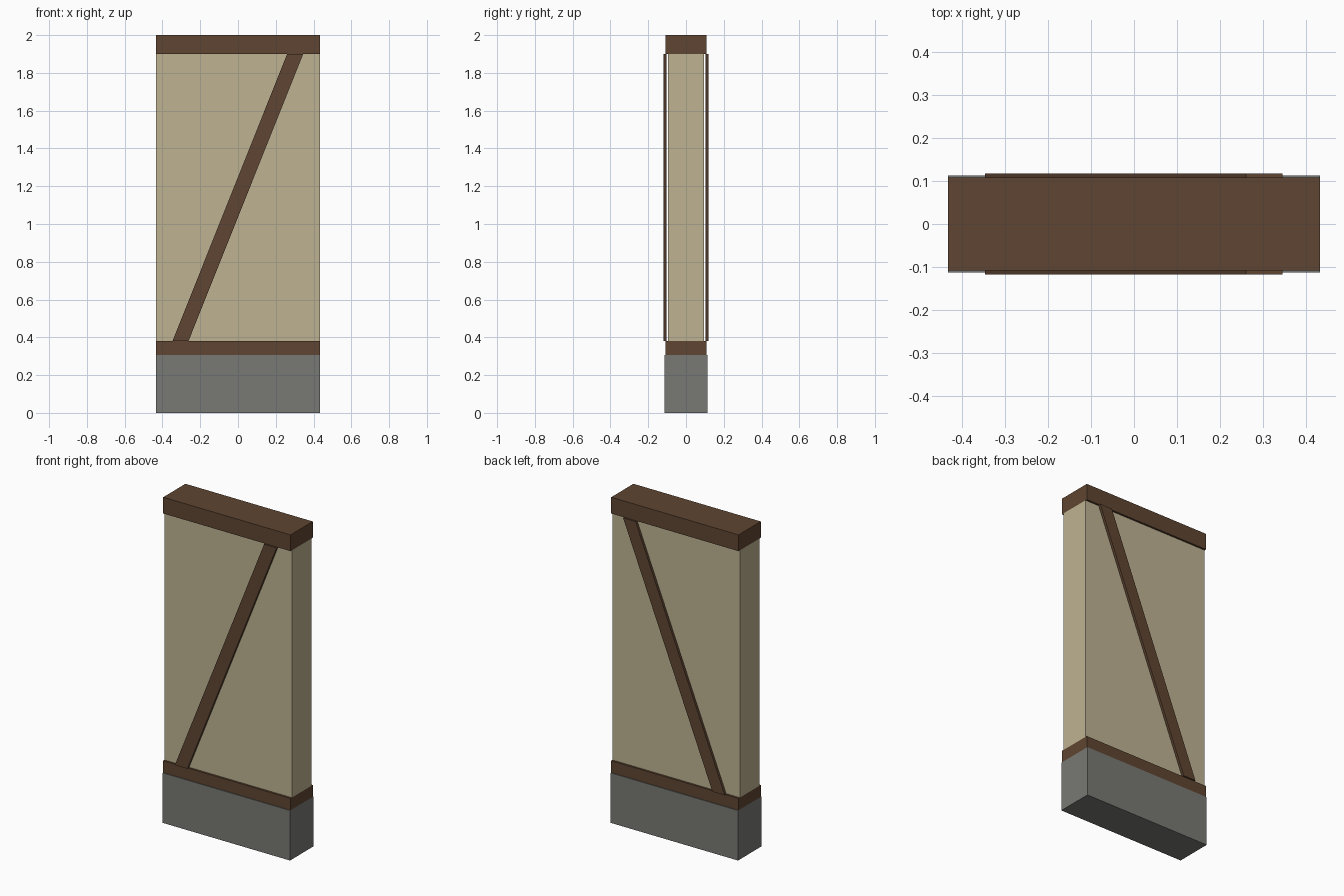
import bpy

if "Cube" in bpy.data.objects:
    bpy.data.objects.remove(bpy.data.objects["Cube"])

W = 0.433  # half width shared by all courses


def material(name, color):
    m = bpy.data.materials.new(name)
    m.diffuse_color = (*color, 1)
    m.use_nodes = True
    m.node_tree.nodes["Principled BSDF"].inputs["Base Color"].default_value = m.diffuse_color
    return m


wood = material("dark_wood", (0.115, 0.06, 0.032))
plaster = material("plaster", (0.52, 0.45, 0.29))
stone = material("stone", (0.19, 0.19, 0.175))


def prism(name, profile, y0, y1, mat):
    """Extrude an x-z outline (counter-clockwise from the front) from y0 to y1."""
    n = len(profile)
    verts = [(x, y, z) for y in (y0, y1) for x, z in profile]
    faces = [tuple(range(n)), tuple(reversed(range(n, 2 * n)))]
    faces += [(i, i + n, (i + 1) % n + n, (i + 1) % n) for i in range(n)]
    mesh = bpy.data.meshes.new(name)
    mesh.from_pydata(verts, [], faces)
    mesh.materials.append(mat)
    ob = bpy.data.objects.new(name, mesh)
    bpy.context.collection.objects.link(ob)
    return ob


def course(name, z0, z1, half_depth, mat):
    outline = [(-W, z0), (W, z0), (W, z1), (-W, z1)]
    return prism(name, outline, -half_depth, half_depth, mat)


# Stacked wall courses
course("stone_base", 0, 0.307, 0.113, stone)
course("sill_beam", 0.307, 0.38, 0.108, wood)
course("plaster_panel", 0.38, 1.9, 0.096, plaster)
course("top_beam", 1.9, 2.0, 0.108, wood)

# Slanted braces standing just proud of the panel, front and back
slant = [(-0.347, 0.38), (-0.262, 0.38), (0.345, 1.9), (0.26, 1.9)]
prism("front_brace", slant, -0.118, -0.103, wood)
prism("back_brace", slant, 0.103, 0.118, wood)
